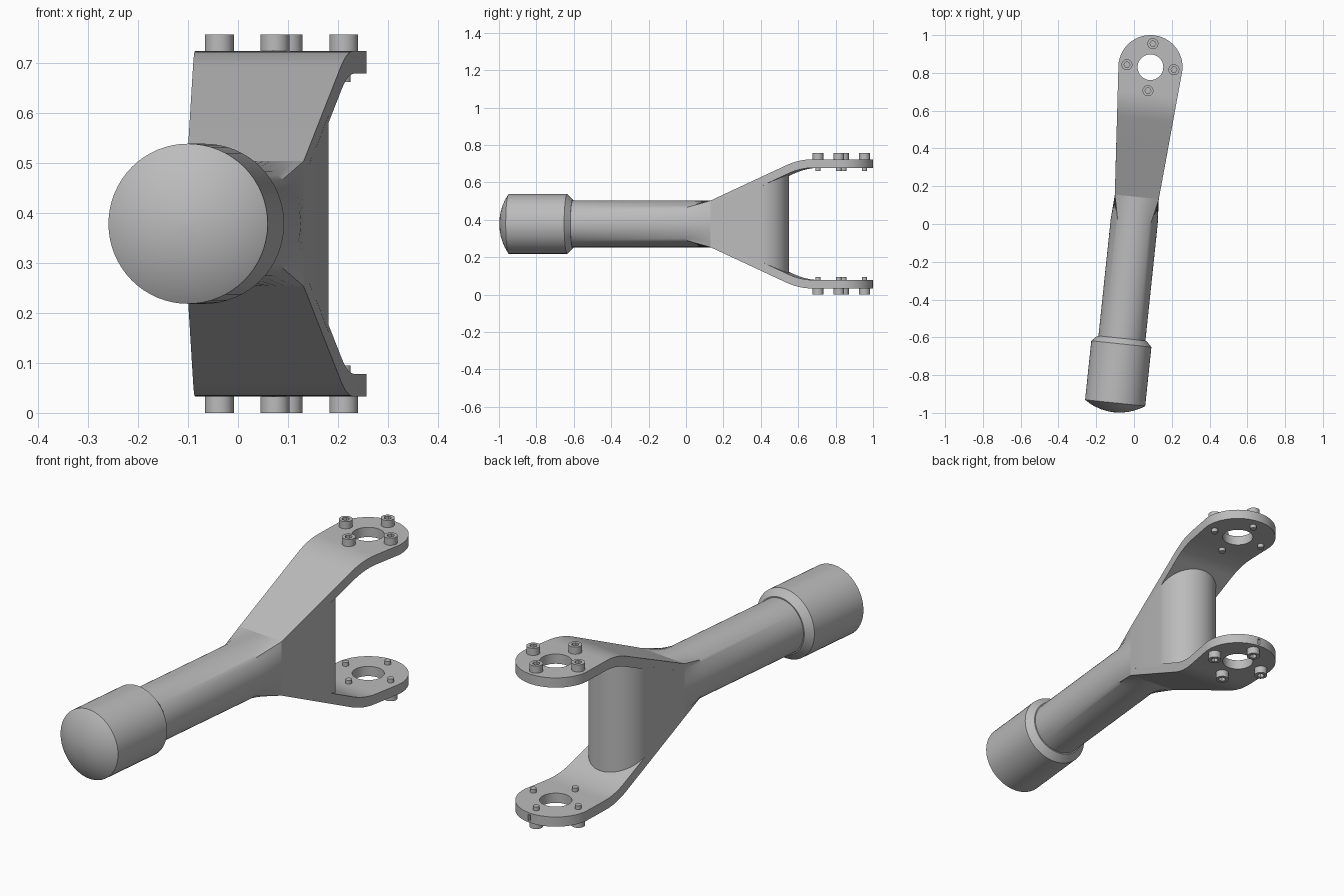
import bpy, bmesh, math
from math import sin, cos, pi, radians
from mathutils import Matrix, Vector

old = bpy.data.objects.get("Cube")
if old:
    bpy.data.objects.remove(old, do_unlink=True)

steel = bpy.data.materials.new("grey_metal")
steel.use_nodes = True
GREY = (0.5, 0.5, 0.5, 1)
steel.diffuse_color = GREY
steel.node_tree.nodes["Principled BSDF"].inputs["Base Color"].default_value = GREY

# Local frame: origin at the hub centre, the handle runs along -y
FRAME = Matrix.Translation((0.087, 0.83, 0.378)) @ Matrix.Rotation(radians(-6), 4, 'Z')
HUB_R, ROOT, ROOT_W, ROOT_H = 0.17, -0.69, 0.117, 0.125
SHAFT_R, SHAFT_END = 0.125, -0.82
TOP, THICK = 0.345, 0.045


def add(name, bm):
    bmesh.ops.recalc_face_normals(bm, faces=bm.faces[:])
    me = bpy.data.meshes.new(name)
    bm.to_mesh(me)
    bm.free()
    me.materials.append(steel)
    ob = bpy.data.objects.new(name, me)
    bpy.context.collection.objects.link(ob)
    ob.matrix_world = FRAME
    return ob


def prism(name, pts, place, lo, hi):
    """Extrude a 2D outline; place(a, b, depth) gives the 3D point."""
    bm = bmesh.new()
    a, b = ([bm.verts.new(place(*p, d)) for p in pts] for d in (lo, hi))
    bm.faces.new(a)
    bm.faces.new(b[::-1])
    for i in range(len(pts)):
        j = (i + 1) % len(pts)
        bm.faces.new((a[i], a[j], b[j], b[i]))
    return add(name, bm)


def plan(x, y, d):
    return (x, y, d)


def side(y, z, d):
    return (d, y, z)


def skin(bm, rings):
    """Join rings of points into a closed solid."""
    rows = [[bm.verts.new(p) for p in ring] for ring in rings]
    n = len(rows[0])
    for r, s in zip(rows, rows[1:]):
        for i in range(n):
            j = (i + 1) % n
            bm.faces.new((r[i], r[j], s[j], s[i]))
    bm.faces.new(rows[0])
    bm.faces.new(rows[-1][::-1])


def boolean(ob, cutter, op):
    mod = ob.modifiers.new(op.lower(), 'BOOLEAN')
    mod.operation, mod.object, mod.solver = op, cutter, 'EXACT'
    cutter.hide_render = True


def mirror(ob):
    ob.modifiers.new("mirror", 'MIRROR').use_axis = (False, False, True)


def finish(ob, cutters=()):
    """Bake modifiers, drop the cutters and shade."""
    bpy.context.view_layer.update()
    deps = bpy.context.evaluated_depsgraph_get()
    ob.data = bpy.data.meshes.new_from_object(ob.evaluated_get(deps))
    ob.modifiers.clear()
    for c in cutters:
        bpy.data.objects.remove(c, do_unlink=True)
    bpy.ops.object.select_all(action='DESELECT')
    ob.select_set(True)
    bpy.context.view_layer.objects.active = ob
    bpy.ops.object.shade_smooth_by_angle(angle=radians(25))


def arc(cy, r, n=48, start=0, end=pi):
    return [(r * cos(start + (end - start) * i / n), cy + r * sin(start + (end - start) * i / n))
            for i in range(n + 1)]


def tapered_plan(cy, r):
    """Outline widening from the root to a rounded end."""
    return [(-ROOT_W, ROOT), (ROOT_W, ROOT)] + arc(cy, r)


# Handle: domed grip, chamfered collar and shaft, blending to a square root
SEG = 64
GRIP_R, GRIP_END, DOME = 0.16, -1.787, 0.05
profile = [(GRIP_R * sin(t * pi / 2), -DOME * cos(t * pi / 2) + GRIP_END)
           for t in (0.02, 0.15, 0.3, 0.45, 0.6, 0.75, 0.88)]
sphere_r = (GRIP_R ** 2 + DOME ** 2) / (2 * DOME)
profile = [(r, GRIP_END - DOME + sphere_r - math.sqrt(sphere_r ** 2 - r * r)) for r, _ in profile]
profile += [(GRIP_R, GRIP_END), (GRIP_R, -1.473), (0.13, -1.443),
            (SHAFT_R, -1.443), (SHAFT_R, SHAFT_END)]
angles = [2 * pi * i / SEG for i in range(SEG)]
rings = [[(r * cos(a), y, r * sin(a)) for a in angles] for r, y in profile]
square = []
for a in angles:
    m = max(abs(cos(a)), abs(sin(a)))
    square.append((ROOT_W * cos(a) / m, ROOT, ROOT_H * sin(a) / m))
bm = bmesh.new()
skin(bm, rings + [square])
finish(add("handle", bm))


# Fork arms: bent strip trimmed to the tapered plan
SLOPE = 0.46


def bent_edge(root_z, flat_z):
    knee = ROOT + (flat_z - root_z) / SLOPE
    a, k, b = (Vector(p) for p in ((knee - 0.07, flat_z - 0.07 * SLOPE),
                                   (knee, flat_z), (knee + 0.07, flat_z)))
    curve = [a * (1 - t) ** 2 + k * 2 * t * (1 - t) + b * t * t for t in (i / 8 for i in range(9))]
    return [(ROOT, root_z)] + [tuple(p) for p in curve] + [(0.3, flat_z)]


strip = bent_edge(ROOT_H, TOP) + bent_edge(ROOT_H - 0.0495, TOP - THICK)[::-1]
arms = prism("fork_arms", strip, side, -0.3, 0.3)
outline = prism("arm_outline", tapered_plan(0, HUB_R), plan, -0.1, 0.6)
hole = prism("hub_hole", arc(0, 0.068, 48, 0, 2 * pi)[:-1], plan, 0.1, 0.6)
slot = prism("rim_slot", [(-0.006, 0.15), (0.006, 0.15), (0.006, 0.2), (-0.006, 0.2)],
             plan, -TOP + 0.008, -TOP + 0.036)
boolean(arms, outline, 'INTERSECT')
boolean(arms, hole, 'DIFFERENCE')
mirror(arms)
boolean(arms, slot, 'DIFFERENCE')
finish(arms, (outline, hole, slot))

# Web column between the arms, rounded at the back
near, far = 0.09, 0.09 + SLOPE * 0.45
web = prism("web_column", [(ROOT, -near), (ROOT + 0.45, -far), (ROOT + 0.45, far), (ROOT, near)],
            side, -0.3, 0.3)
web_outline = prism("web_outline", tapered_plan(-0.42, 0.138), plan, -0.6, 0.6)
boolean(web, web_outline, 'INTERSECT')
finish(web, (web_outline,))

# Socket-head screws around the hub
HEAD_R, HEAD_TOP, SHANK_R, SOCKET_R = 0.029, 0.378, 0.014, 0.016
for i, place in enumerate(("left", "back", "right", "front")):
    cx, cy = 0.125 * cos(i * pi / 2), 0.125 * sin(i * pi / 2)

    def ring(r, z, hexagonal=False):
        pts = []
        for k in range(24):
            a = 2 * pi * k / 24
            rr = r * cos(pi / 6) / cos(a % (pi / 3) - pi / 6) if hexagonal else r
            pts.append((cx + rr * cos(a), cy + rr * sin(a), z))
        return pts

    bm = bmesh.new()
    skin(bm, [ring(SHANK_R, TOP - THICK - 0.017), ring(SHANK_R, TOP), ring(HEAD_R, TOP),
              ring(HEAD_R, HEAD_TOP), ring(SOCKET_R, HEAD_TOP, True),
              ring(SOCKET_R, HEAD_TOP - 0.018, True)])
    screw = add(place + "_screws", bm)
    mirror(screw)
    finish(screw)
